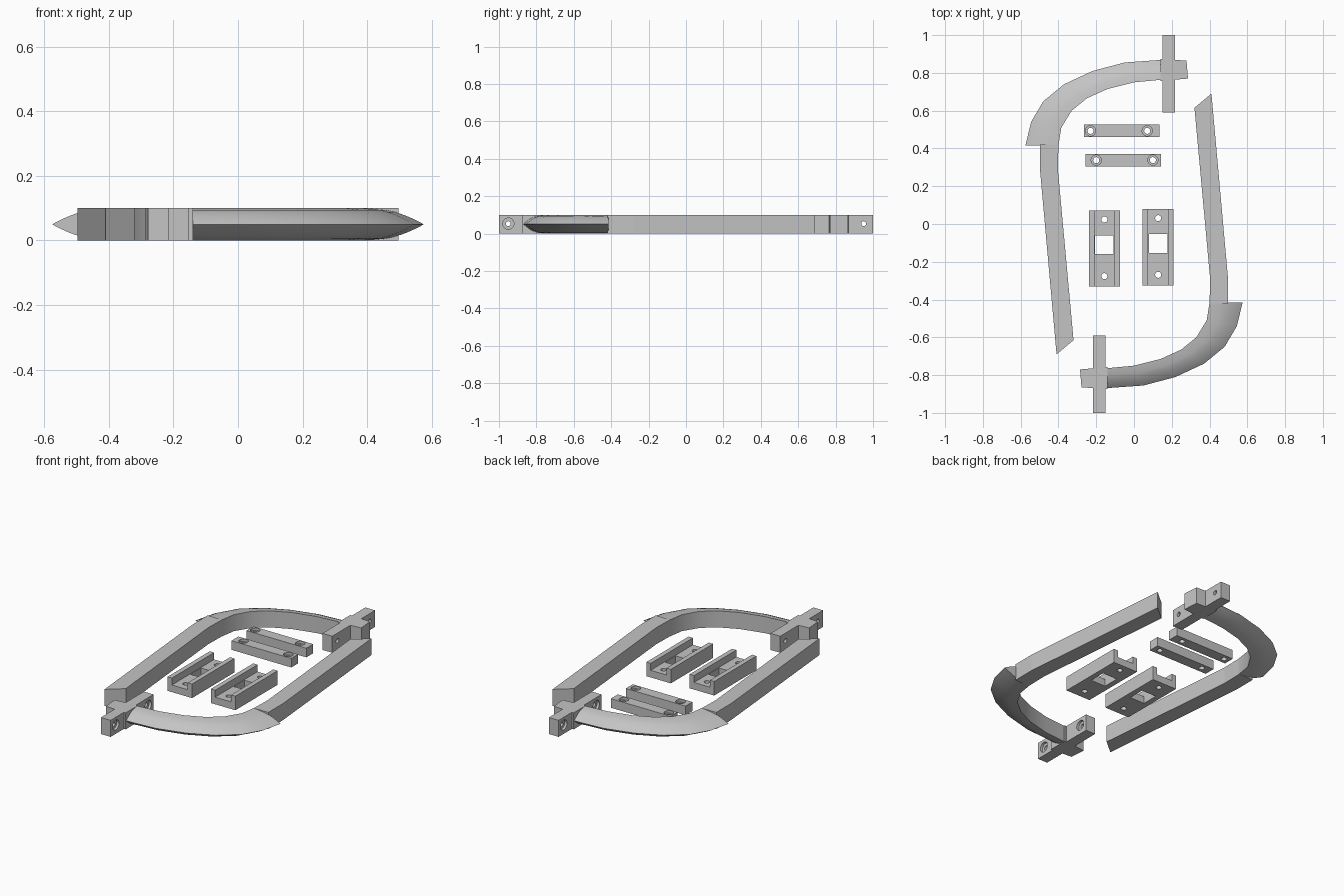
import bpy
import bmesh
import math
from mathutils import Matrix, Vector

cube = bpy.data.objects.get("Cube")
if cube:
    bpy.data.objects.remove(cube, do_unlink=True)

GREY = (0.55, 0.55, 0.55, 1)
grey = bpy.data.materials.new("light_grey")
grey.use_nodes = True
grey.diffuse_color = GREY
grey.node_tree.nodes["Principled BSDF"].inputs["Base Color"].default_value = GREY


def finish(name, bm):
    bmesh.ops.recalc_face_normals(bm, faces=bm.faces)
    mesh = bpy.data.meshes.new(name)
    bm.to_mesh(mesh)
    bm.free()
    mesh.materials.append(grey)
    obj = bpy.data.objects.new(name, mesh)
    bpy.context.collection.objects.link(obj)
    return obj


def prism(name, outline, z0, z1):
    bm = bmesh.new()
    base = bm.faces.new([bm.verts.new((x, y, z0)) for x, y in outline])
    up = bmesh.ops.extrude_face_region(bm, geom=[base])["geom"]
    verts = [v for v in up if isinstance(v, bmesh.types.BMVert)]
    bmesh.ops.translate(bm, verts=verts, vec=(0, 0, z1 - z0))
    return finish(name, bm)


def box(name, x0, x1, y0, y1, z0, z1):
    return prism(name, [(x0, y0), (x1, y0), (x1, y1), (x0, y1)], z0, z1)


def rod(center, radius, length, axis):
    bm = bmesh.new()
    turn = Vector((0, 0, 1)).rotation_difference(Vector(axis)).to_matrix().to_4x4()
    bmesh.ops.create_cone(bm, cap_ends=True, segments=24, radius1=radius, radius2=radius,
                          depth=length, matrix=Matrix.Translation(center) @ turn)
    return finish("cutter", bm)


def combine(obj, others, operation="DIFFERENCE"):
    for other in others:
        other.hide_render = True
        mod = obj.modifiers.new("combine", "BOOLEAN")
        mod.operation = operation
        mod.solver = "EXACT"
        mod.object = other
        bpy.context.view_layer.objects.active = obj
        bpy.ops.object.modifier_apply(modifier=mod.name)
        bpy.data.objects.remove(other, do_unlink=True)


def loft_grip(name):
    # Flat inner wall with a pointed, bulging outer side
    inner = [(0.40, -0.415), (0.385, -0.51), (0.33, -0.60), (0.25, -0.665),
             (0.14, -0.715), (0.0, -0.75), (-0.16, -0.765)]
    outer = [(0.575, -0.415), (0.545, -0.54), (0.48, -0.65), (0.37, -0.74),
             (0.22, -0.81), (0.05, -0.855), (-0.16, -0.87)]
    steps = 8
    section = []
    for i in range(2 * steps + 1):
        h = 1 - i / steps
        section.append((math.sqrt(1 - abs(h)), 0.05 + 0.05 * h))
    bm = bmesh.new()
    rings = []
    for a, b in zip(inner, outer):
        a, b = Vector(a), Vector(b)
        rings.append([bm.verts.new((*a.lerp(b, t), z)) for t, z in section])
    count = len(section)
    for r0, r1 in zip(rings, rings[1:]):
        for i in range(count):
            j = (i + 1) % count
            bm.faces.new((r0[i], r0[j], r1[j], r1[i]))
    bm.faces.new(rings[0])
    bm.faces.new(rings[-1])
    return finish(name, bm)


# Two identical handle halves, the second turned half a circle
for side, angle in (("front", 0), ("back", math.pi)):
    bar = prism(side + "_straight_bar",
                [(0.41, 0.69), (0.32, 0.615), (0.403, -0.29), (0.40, -0.42),
                 (0.497, -0.42), (0.497, -0.28)], 0, 0.1)

    grip = loft_grip(side + "_curved_grip")
    bpy.ops.object.select_all(action="DESELECT")
    grip.select_set(True)
    bpy.context.view_layer.objects.active = grip
    bpy.ops.object.shade_smooth_by_angle(angle=math.radians(35))

    # Cross joint with a slightly skewed stub and counterbored screw holes
    joint = box(side + "_cross_joint", -0.217, -0.152, -1, -0.59, 0, 0.1)
    stub = prism("stub", [(-0.278, -0.865), (-0.14, -0.873), (-0.14, -0.757),
                          (-0.286, -0.77)], 0, 0.1)
    combine(joint, [stub], "UNION")
    for y in (-0.95, -0.64):
        combine(joint, [rod((-0.18, y, 0.053), 0.013, 0.3, (1, 0, 0)),
                        rod((-0.142, y, 0.053), 0.03, 0.05, (1, 0, 0))])

    for obj in (bar, grip, joint):
        obj.rotation_euler.z = angle

# Flat clamp strips with two screw holes each
for name, x, y in (("back_strip", -0.065, 0.493), ("front_strip", -0.057, 0.338)):
    strip = box(name, x - 0.2, x + 0.2, y - 0.033, y + 0.033, 0, 0.055)
    left = -0.23 if name == "back_strip" else -0.2
    for hx in (left, left + 0.3):
        combine(strip, [rod((hx, y, 0.03), 0.016, 0.2, (0, 0, 1)),
                        rod((hx, y, 0.055), 0.027, 0.03, (0, 0, 1))])

# Channelled clamp blocks with a square window and two screw holes
for name, x, y in (("right_clamp_block", -0.157, -0.13), ("left_clamp_block", 0.128, -0.123)):
    block = box(name, x - 0.082, x + 0.082, y - 0.202, y + 0.202, 0, 0.085)
    combine(block, [box("cutter", x - 0.053, x + 0.053, y - 0.3, y + 0.3, 0.043, 0.2),
                    box("cutter", x - 0.049, x + 0.049, y - 0.03, y + 0.07, -0.1, 0.1)])
    for dy in (-0.146, 0.154):
        combine(block, [rod((x, y + dy, 0.03), 0.016, 0.2, (0, 0, 1))])
